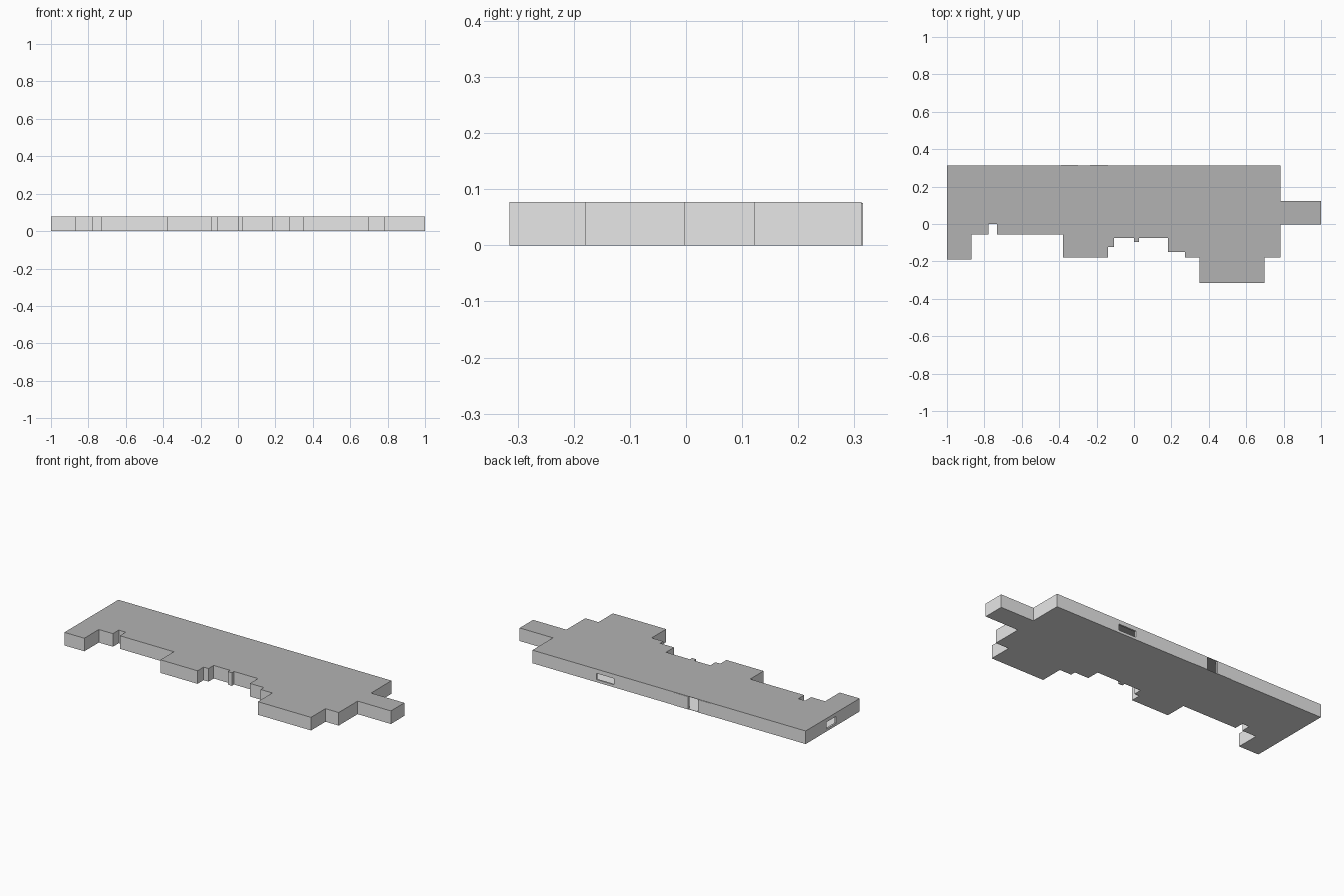
import bpy, bmesh

if "Cube" in bpy.data.objects:
    bpy.data.objects.remove(bpy.data.objects["Cube"])

HEIGHT = 0.077
SLAB = 0.002
WALL = 0.01
BACK = 0.313


def material(name, value):
    m = bpy.data.materials.new(name)
    m.diffuse_color = (value, value, value, 1)
    m.use_nodes = True
    m.node_tree.nodes["Principled BSDF"].inputs["Base Color"].default_value = m.diffuse_color
    return m


light = material("light_grey", 0.8)
dark = material("mid_grey", 0.45)

# Floor plan outline, counter-clockwise from the back left corner
OUTLINE = [
    (-1, BACK), (-1, -0.19), (-0.87, -0.19), (-0.87, -0.055),
    (-0.778, -0.055), (-0.778, 0.0), (-0.733, 0.0), (-0.733, -0.055),
    (-0.38, -0.055), (-0.38, -0.18), (-0.138, -0.18), (-0.138, -0.123),
    (-0.106, -0.123), (-0.106, -0.075), (0.0, -0.075), (0.0, -0.095),
    (0.027, -0.095), (0.027, -0.075), (0.183, -0.075), (0.183, -0.15),
    (0.274, -0.15), (0.274, -0.18), (0.35, -0.18), (0.35, -0.315),
    (0.697, -0.315), (0.697, -0.18), (0.783, -0.18), (0.783, -0.003),
    (1, -0.003), (1, 0.122), (0.783, 0.122), (0.783, BACK),
]


def prism(name, points, z0, z1, capped=True, top=None):
    """Extrude an outline; faces looking up or down can take a second material."""
    bm = bmesh.new()
    lo = [bm.verts.new((x, y, z0)) for x, y in points]
    hi = [bm.verts.new((x, y, z1)) for x, y in points]
    n = len(points)
    for i in range(n):
        j = (i + 1) % n
        bm.faces.new((lo[i], lo[j], hi[j], hi[i]))
    if capped:
        caps = [bm.faces.new(hi), bm.faces.new(lo[::-1])]
        if top:
            for f in caps:
                f.material_index = 1
    me = bpy.data.meshes.new(name)
    bm.to_mesh(me)
    bm.free()
    me.materials.append(light)
    if top:
        me.materials.append(top)
    ob = bpy.data.objects.new(name, me)
    bpy.context.collection.objects.link(ob)
    return ob


def box(name, x0, x1, y0, y1, z0, z1):
    return prism(name, [(x0, y0), (x1, y0), (x1, y1), (x0, y1)], z0, z1)


# Floor slab, darker roof slab and the hollow outer walls between them
prism("floor", OUTLINE, 0, SLAB)
prism("roof", OUTLINE, HEIGHT - SLAB, HEIGHT, top=dark)
walls = prism("outer_walls", OUTLINE, SLAB, HEIGHT - SLAB, capped=False)
thick = walls.modifiers.new("thickness", 'SOLIDIFY')
thick.thickness = WALL
thick.offset = -1
thick.use_even_offset = True

# Openings: back window, back door, left side window
openings = [
    ("back_window_cutter", 0.25, 0.365, BACK - 0.03, BACK + 0.03, 0.015, 0.052),
    ("back_door_cutter", -0.30, -0.234, BACK - 0.03, BACK + 0.03, -0.02, 0.1),
    ("side_window_cutter", -1.03, -0.97, 0.03, 0.12, 0.015, 0.055),
]
for spec in openings:
    cutter = box(*spec)
    cutter.hide_render = True
    cutter.hide_viewport = True
    cut = walls.modifiers.new(spec[0], 'BOOLEAN')
    cut.operation = 'DIFFERENCE'
    cut.solver = 'EXACT'
    cut.object = cutter

# Shallow raised panels either side of the back door
box("door_panel_left", -0.39, -0.30, BACK, 0.315, 0, HEIGHT - SLAB)
box("door_panel_right", -0.234, -0.139, BACK, 0.315, 0, HEIGHT - SLAB)
